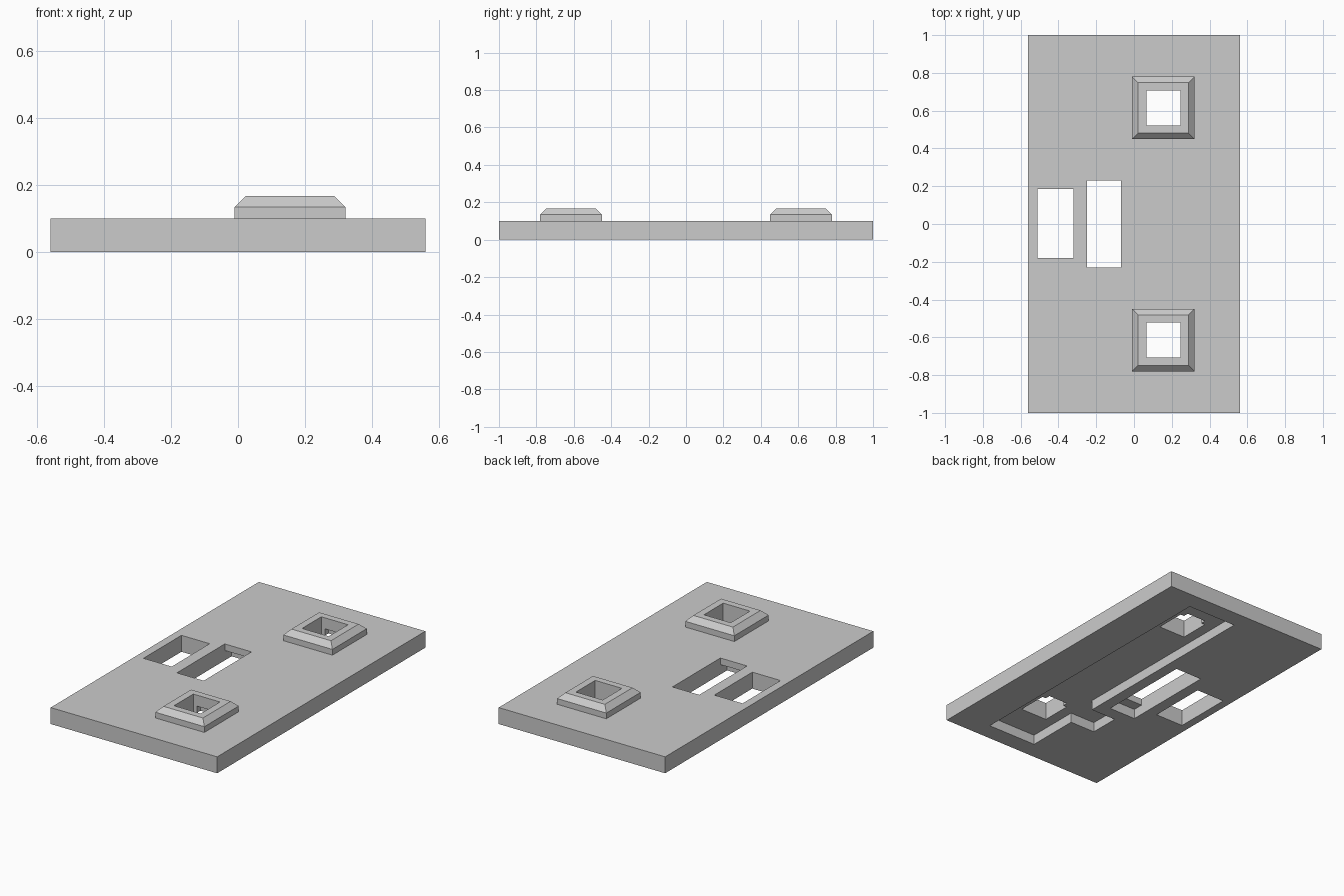
import bpy
import bmesh

if "Cube" in bpy.data.objects:
    bpy.data.objects.remove(bpy.data.objects["Cube"], do_unlink=True)

grey = bpy.data.materials.new("plain_grey")
grey.use_nodes = True
colour = (0.6, 0.6, 0.6, 1.0)
grey.diffuse_color = colour
grey.node_tree.nodes["Principled BSDF"].inputs["Base Color"].default_value = colour


def make_box(name, x, y, z):
    """Box from (min, max) pairs."""
    bm = bmesh.new()
    bmesh.ops.create_cube(bm, size=1)
    for v in bm.verts:
        v.co = [r[0] if c < 0 else r[1] for c, r in zip(v.co, (x, y, z))]
    mesh = bpy.data.meshes.new(name)
    bm.to_mesh(mesh)
    bm.free()
    mesh.materials.append(grey)
    obj = bpy.data.objects.new(name, mesh)
    bpy.context.collection.objects.link(obj)
    return obj


def cut(target, x, y, z):
    """Subtract a box from the target and discard the cutter."""
    cutter = make_box("cutter", x, y, z)
    cutter.hide_render = True
    mod = target.modifiers.new("cut", "BOOLEAN")
    mod.operation = "DIFFERENCE"
    mod.solver = "EXACT"
    mod.object = cutter
    bpy.context.view_layer.update()
    graph = bpy.context.evaluated_depsgraph_get()
    mesh = bpy.data.meshes.new_from_object(target.evaluated_get(graph))
    target.modifiers.clear()
    target.data = mesh
    bpy.data.objects.remove(cutter, do_unlink=True)


THROUGH = (-0.1, 0.3)
RECESS = (-0.1, 0.06)
HOLE_X = (0.065, 0.245)

# Base plate with its two slots
plate = make_box("base_plate", (-0.56, 0.56), (-1, 1), (0, 0.1))
cut(plate, (-0.51, -0.32), (-0.18, 0.185), THROUGH)
cut(plate, (-0.25, -0.07), (-0.23, 0.23), THROUGH)

# Underside recesses: long channel, side pocket, widened slot
cut(plate, (0, 0.33), (-0.89, 0.89), RECESS)
cut(plate, (-0.17, 0.01), (-0.56, -0.375), RECESS)
cut(plate, (-0.25, -0.07), (-0.295, 0.295), RECESS)

# Chamfered square bosses with holes running through the plate
for name, cy in (("front_boss", -0.615), ("back_boss", 0.615)):
    hole_y = (cy - 0.0925, cy + 0.0925)
    boss = make_box(name, (-0.01, 0.32), (cy - 0.165, cy + 0.165), (0.1, 0.135))
    bm = bmesh.new()
    bm.from_mesh(boss.data)
    top = max(bm.faces, key=lambda f: f.calc_center_median().z)
    cap = bmesh.ops.extrude_face_region(bm, geom=[top])
    bm.faces.remove(top)
    for v in cap["geom"]:
        if isinstance(v, bmesh.types.BMVert):
            v.co.x += 0.032 if v.co.x < 0.155 else -0.032
            v.co.y += 0.032 if v.co.y < cy else -0.032
            v.co.z = 0.167
    bmesh.ops.recalc_face_normals(bm, faces=bm.faces)
    bm.to_mesh(boss.data)
    bm.free()
    cut(boss, HOLE_X, hole_y, THROUGH)
    cut(plate, HOLE_X, hole_y, THROUGH)
    # Catch notch under the back edge of the hole
    cut(plate, (0.09, 0.22), (cy, cy + 0.125), (0.0, 0.12))
